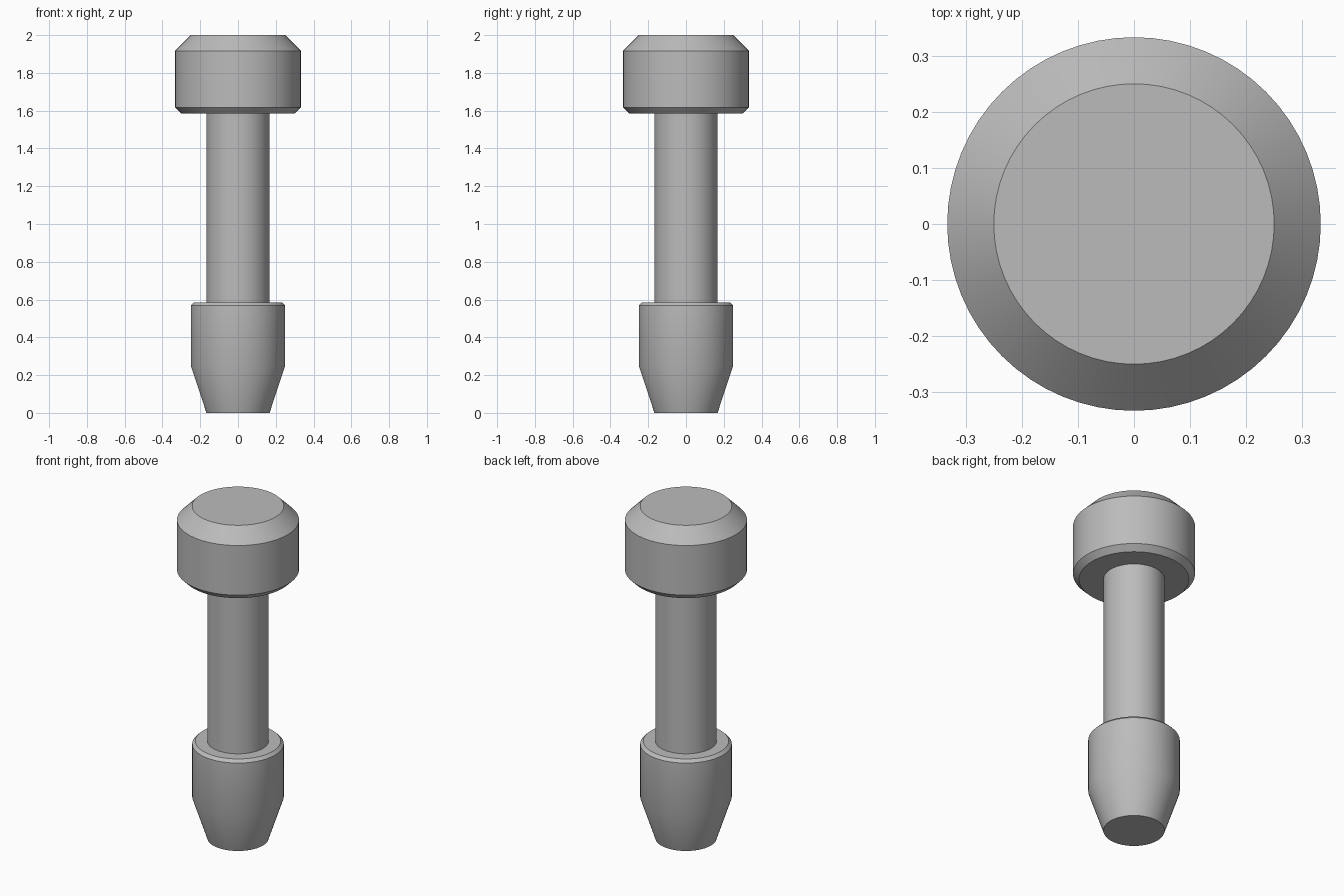
import bpy, bmesh, math

cube = bpy.data.objects.get("Cube")
if cube:
    bpy.data.objects.remove(cube, do_unlink=True)

# Plain grey metal
metal = bpy.data.materials.new("grey metal")
metal.use_nodes = True
GREY = (0.5, 0.5, 0.5, 1)
metal.diffuse_color = GREY
metal.node_tree.nodes["Principled BSDF"].inputs["Base Color"].default_value = GREY


def turned_part(name, profile, sides=64):
    """Revolve (radius, height) points around z and cap both ends."""
    bm = bmesh.new()
    rings = []
    for r, z in profile:
        rings.append([bm.verts.new((r * math.cos(math.tau * i / sides),
                                    r * math.sin(math.tau * i / sides), z))
                      for i in range(sides)])
    for low, high in zip(rings, rings[1:]):
        for i in range(sides):
            j = (i + 1) % sides
            bm.faces.new((low[i], low[j], high[j], high[i]))
    bm.faces.new(rings[0][::-1])
    bm.faces.new(rings[-1])
    mesh = bpy.data.meshes.new(name)
    bm.to_mesh(mesh)
    bm.free()
    mesh.materials.append(metal)
    obj = bpy.data.objects.new(name, mesh)
    bpy.context.collection.objects.link(obj)
    bpy.ops.object.select_all(action="DESELECT")
    obj.select_set(True)
    bpy.context.view_layer.objects.active = obj
    bpy.ops.object.shade_smooth_by_angle(angle=math.radians(30))
    return obj


# Tapered tip with a small chamfer on its shoulder
turned_part("tapered_tip", [(0.167, 0), (0.25, 0.25), (0.25, 0.568), (0.233, 0.585)])

# Straight shank
turned_part("shank", [(0.167, 0.55), (0.167, 1.62)])

# Chamfered head
turned_part("head", [(0.3, 1.585), (0.333, 1.618), (0.333, 1.917), (0.25, 2)])
